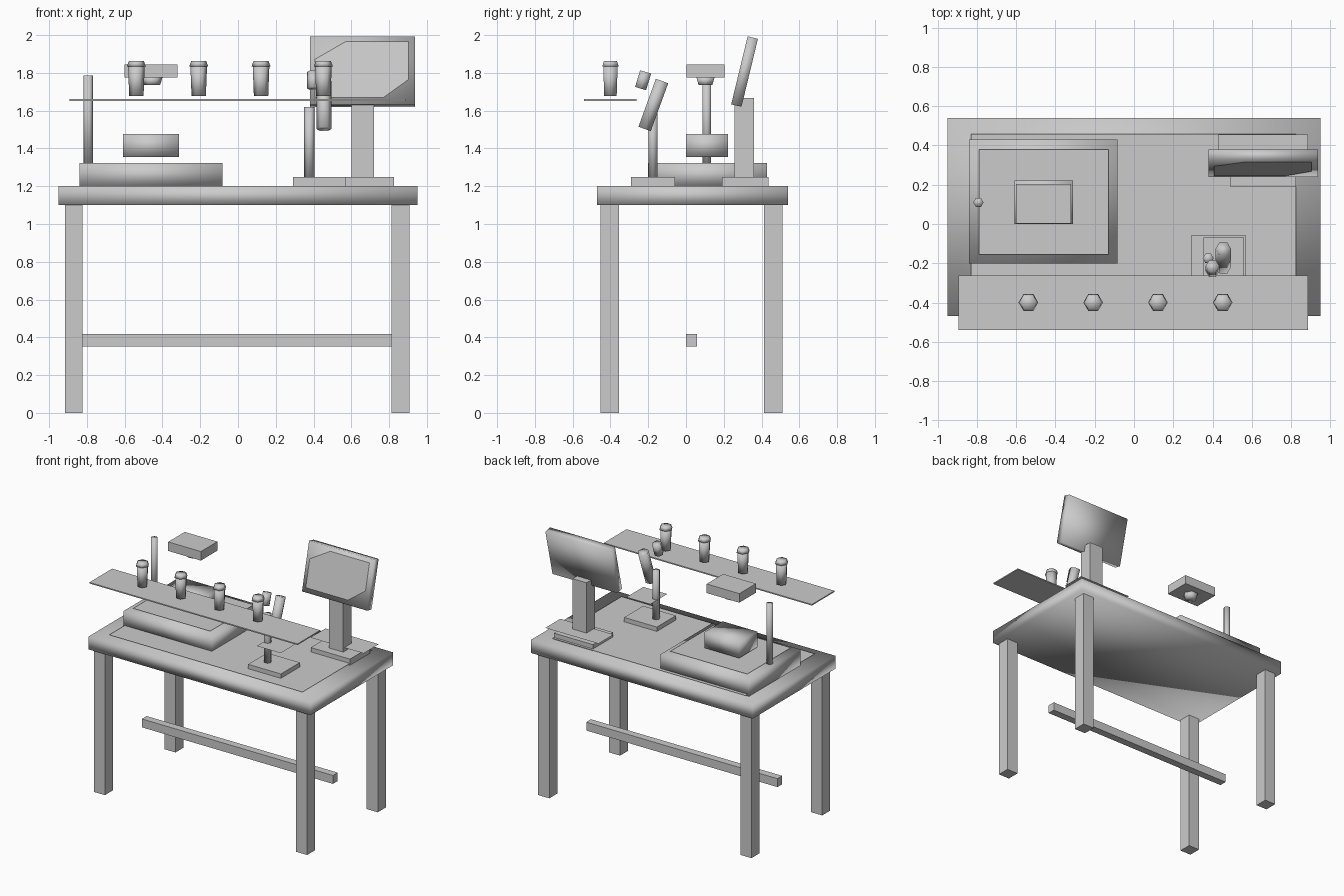
import bpy, bmesh, math
from mathutils import Matrix

old = bpy.data.objects.get("Cube")
if old:
    bpy.data.objects.remove(old, do_unlink=True)

grey = bpy.data.materials.new("plain_grey")
grey.use_nodes = True
tone = (0.6, 0.6, 0.6, 1)
grey.diffuse_color = tone
grey.node_tree.nodes["Principled BSDF"].inputs["Base Color"].default_value = tone


def finish(name, bm, smooth=False):
    """Turn a bmesh into a named grey object."""
    mesh = bpy.data.meshes.new(name)
    for f in bm.faces:
        f.smooth = smooth
    bm.to_mesh(mesh)
    bm.free()
    mesh.materials.append(grey)
    obj = bpy.data.objects.new(name, mesh)
    bpy.context.collection.objects.link(obj)
    return obj


def box(name, x, y, z, smooth=False, tilt=0):
    """Box from (min, max) ranges, optionally leaning back about its centre."""
    bm = bmesh.new()
    size = [b - a for a, b in (x, y, z)]
    mid = [(a + b) / 2 for a, b in (x, y, z)]
    bmesh.ops.create_cube(bm, size=1)
    bmesh.ops.scale(bm, vec=size, verts=bm.verts)
    obj = finish(name, bm, smooth)
    obj.location = mid
    obj.rotation_euler.x = -math.radians(tilt)
    return obj


def sheet(name, x, y, z, face_down=False):
    """Single flat sheet."""
    bm = bmesh.new()
    corners = [(x[0], y[0]), (x[1], y[0]), (x[1], y[1]), (x[0], y[1])]
    face = bm.faces.new([bm.verts.new((a, b, z)) for a, b in corners])
    if face_down:
        face.normal_flip()
    return finish(name, bm)


def tube(name, x, y, z, r, r_top=None, tilt=0):
    """Six-sided rod between two heights."""
    bm = bmesh.new()
    bmesh.ops.create_cone(bm, cap_ends=True, segments=6, radius1=r,
                          radius2=r if r_top is None else r_top, depth=z[1] - z[0],
                          matrix=Matrix.Rotation(math.pi / 2, 4, "Z"))
    # put corners on the x axis
    widest = max(v.co.x for v in bm.verts)
    if widest < 0.95 * max(r, r_top or 0):
        bmesh.ops.rotate(bm, matrix=Matrix.Rotation(math.pi / 6, 3, "Z"), verts=bm.verts)
    obj = finish(name, bm, True)
    obj.location = (x, y, (z[0] + z[1]) / 2)
    obj.rotation_euler.x = -math.radians(tilt)
    return obj


# Table
box("table_top", (-0.95, 0.95), (-0.47, 0.54), (1.1, 1.2), True)
for side, x in (("right", (-0.917, -0.823)), ("left", (0.813, 0.908))):
    for end, y in (("front", (-0.452, -0.355)), ("back", (0.412, 0.51))):
        box(f"{end}_{side}_leg", x, y, (0, 1.1))
box("crossbar", (-0.823, 0.813), (0, 0.058), (0.352, 0.417))
sheet("table_mat", (-0.83, 0.825), (-0.39, 0.458), 1.214)

# Work tray with block, post and overhead sensor
box("tray", (-0.84, -0.083), (-0.2, 0.43), (1.2, 1.323), True)
sheet("tray_pad", (-0.79, -0.13), (-0.155, 0.38), 1.34, True)
box("block", (-0.61, -0.312), (0, 0.222), (1.355, 1.476), True)
tube("tray_post", -0.793, 0.11, (1.32, 1.785), 0.026)
box("overhead_housing", (-0.6, -0.32), (0.003, 0.205), (1.775, 1.845))
tube("overhead_lens", -0.455, 0.103, (1.735, 1.775), 0.042, 0.055)

# Shelf with a row of bottles
box("shelf", (-0.893, 0.887), (-0.54, -0.263), (1.652, 1.661))
for i in range(4):
    x = -0.538 + i * 0.33
    tube(f"bottle_{i + 1}", x, -0.4, (1.677, 1.835), 0.038, 0.044)
    tube(f"bottle_cap_{i + 1}", x, -0.4, (1.835, 1.862), 0.05, 0.04)

# Tool stand
box("stand_base", (0.29, 0.57), (-0.29, -0.058), (1.2, 1.248))
tube("stand_post", 0.378, -0.175, (1.248, 1.62), 0.028)
sheet("stand_plate", (0.355, 0.56), (-0.278, -0.07), 1.402, True)
tube("tool_body", 0.455, -0.173, (1.495, 1.765), 0.04, tilt=20)
tube("tool_tip", 0.4, -0.227, (1.715, 1.807), 0.035, tilt=17)

# Monitor
box("monitor_base", (0.49, 0.825), (0.19, 0.438), (1.2, 1.248))
box("monitor_column", (0.6, 0.72), (0.257, 0.36), (1.248, 1.667))
sheet("keyboard_plate", (0.43, 0.886), (0.27, 0.455), 1.278)
monitor = box("monitor", (0.38, 0.937), (0.282, 0.338), (1.622, 1.992), True, 13.6)

# Screen with two cut corners, just proud of the monitor front
outline = [(-0.25, -0.15), (0.11, -0.15), (0.245, -0.05),
           (0.245, 0.155), (-0.09, 0.155), (-0.25, 0.06)]
bm = bmesh.new()
bm.faces.new([bm.verts.new((a, -0.031, b)) for a, b in outline])
screen = finish("screen", bm)
screen.matrix_basis = monitor.matrix_basis
